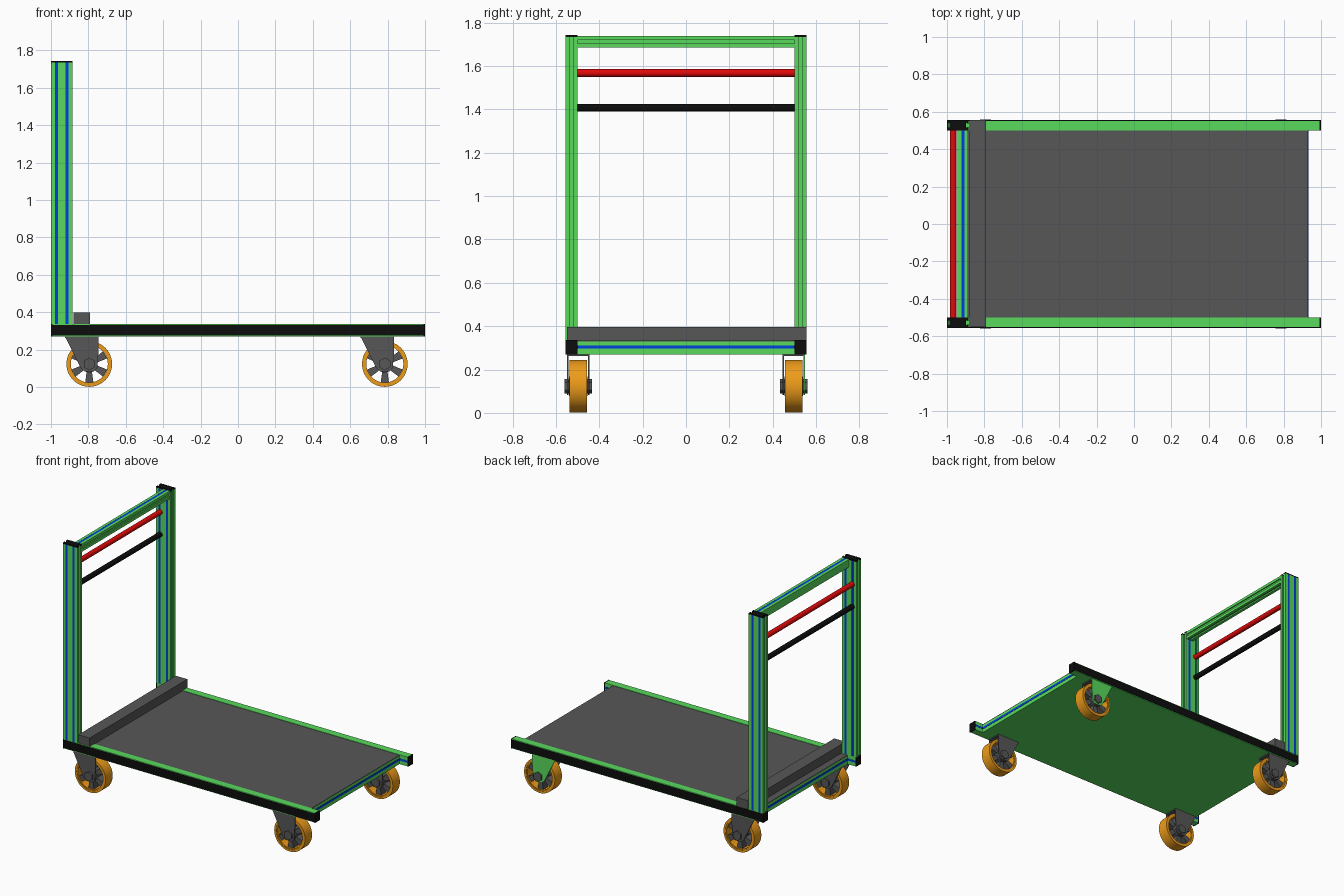
import bpy, bmesh
from math import sin, cos, pi
from mathutils import Vector

if "Cube" in bpy.data.objects:
    bpy.data.objects.remove(bpy.data.objects["Cube"])


def material(name, rgb):
    m = bpy.data.materials.new(name)
    m.diffuse_color = (*rgb, 1)
    m.use_nodes = True
    m.node_tree.nodes["Principled BSDF"].inputs["Base Color"].default_value = m.diffuse_color
    return m


GREEN = material("green", (0.1, 0.7, 0.11))
BLUE = material("blue", (0.0, 0.05, 0.75))
BLACK = material("black", (0.004, 0.004, 0.004))
DARK = material("dark_grey", (0.095, 0.095, 0.095))
ORANGE = material("orange", (0.85, 0.33, 0.01))
RED = material("red", (0.75, 0.003, 0.003))


def finish(name, bm, mat, smooth=False):
    bmesh.ops.recalc_face_normals(bm, faces=bm.faces)
    me = bpy.data.meshes.new(name)
    bm.to_mesh(me)
    bm.free()
    ob = bpy.data.objects.new(name, me)
    bpy.context.collection.objects.link(ob)
    me.materials.append(mat)
    if smooth:
        bpy.ops.object.select_all(action='DESELECT')
        ob.select_set(True)
        bpy.context.view_layer.objects.active = ob
        bpy.ops.object.shade_smooth_by_angle()
    return ob


def prism(name, outline, axis, a, b, mat, smooth=False):
    """Extrude a 2D outline along an axis from a to b."""
    place = {'x': lambda u, v, t: (t, u, v),
             'y': lambda u, v, t: (u, t, v),
             'z': lambda u, v, t: (u, v, t)}[axis]
    bm = bmesh.new()
    face = bm.faces.new([bm.verts.new(place(u, v, a)) for u, v in outline])
    ext = bmesh.ops.extrude_face_region(bm, geom=[face])
    verts = [e for e in ext['geom'] if isinstance(e, bmesh.types.BMVert)]
    bmesh.ops.translate(bm, verts=verts, vec=Vector(place(0, 0, b - a)))
    if len(bm.faces) == len(outline) + 1:
        bm.faces.new([v for v in face.verts])
    return finish(name, bm, mat, smooth)


def box(name, x0, x1, y0, y1, z0, z1, mat):
    return prism(name, [(x0, y0), (x1, y0), (x1, y1), (x0, y1)], 'z', z0, z1, mat)


def circle(cu, cv, r, n, start=0.0):
    return [(cu + r * cos(start + 2 * pi * i / n), cv + r * sin(start + 2 * pi * i / n))
            for i in range(n)]


def slotted(u0, u1, v0, v1, slots):
    """Rectangle with T-slots; slots = fractions along bottom, right, top, left."""
    c = [Vector(p) for p in ((u0, v0), (u1, v0), (u1, v1), (u0, v1))]
    pts = []
    for i in range(4):
        p, q = c[i], c[(i + 1) % 4]
        d = (q - p).normalized()
        n = Vector((-d.y, d.x))
        pts.append(p)
        for f in slots[i]:
            m = p + (q - p) * f
            for s, k in ((-.008, 0), (-.008, .005), (-.012, .005), (-.012, .013),
                         (.012, .013), (.012, .005), (.008, .005), (.008, 0)):
                pts.append(m + d * s + n * k)
    return [(p.x, p.y) for p in pts]


def tube(name, rin, rout, cx, cz, y0, y1, mat, n=48):
    """Ring about the y axis."""
    bm = bmesh.new()
    rings = [[bm.verts.new((u, y, v)) for u, v in circle(cx, cz, r, n)]
             for r, y in ((rin, y0), (rout, y0), (rout, y1), (rin, y1))]
    for k in range(4):
        a, b = rings[k], rings[(k + 1) % 4]
        for i in range(n):
            j = (i + 1) % n
            bm.faces.new((a[i], a[j], b[j], b[i]))
    return finish(name, bm, mat, True)


Y0, Y1 = 0.50, 0.555
Z0, Z1 = 0.27, 0.337

# Deck: grey top board, green underside and striped cross rails
box("deck_board", -.93, .93, -Y0, Y0, .329, .334, DARK)
box("deck_base", -.88, .88, -Y0, Y0, Z0, .329, GREEN)
for s, side in ((1, "front"), (-1, "rear")):
    x0, x1 = sorted((s * .88, s * .93))
    prism(side + "_cross_rail", [(x0, Z0), (x1, Z0), (x1, .329), (x0, .329)], 'y', -Y0, Y0, GREEN)
    x0, x1 = sorted((s * .925, s * .932))
    box(side + "_cross_stripe", x0, x1, -Y0, Y0, .296, .311, BLUE)

for s, side in ((-1, "near"), (1, "far")):
    # Side rail with black outer cover, end caps and inner stripe
    a, b = sorted((s * Y0, s * (Y1 - .003)))
    box(side + "_side_rail", -.992, .992, a, b, Z0, Z1, GREEN)
    a, b = sorted((s * (Y1 - .003), s * Y1))
    box(side + "_rail_cover", -.992, .992, a, b, Z0 + .005, Z1 - .005, BLACK)
    a, b = sorted((s * Y0, s * Y1))
    for e, end in ((1, "front"), (-1, "rear")):
        x0, x1 = sorted((e * .992, e))
        box(f"{side}_rail_cap_{end}", x0, x1, a, b, Z0, Z1, BLACK)
        x0, x1 = sorted((e * .932, e * .992))
        ya, yb = sorted((s * (Y0 - .001), s * (Y0 + .004)))
        box(f"{side}_rail_stripe_{end}", x0, x1, ya, yb, .296, .311, BLUE)

    # Handle post: double slotted profile with cap and blue cover strips
    prof = slotted(-1, -.885, a, b, [(.25, .75), (.5,), (.25, .75), (.5,)])
    prism(side + "_post", prof, 'z', Z1, 1.735, GREEN)
    cap = slotted(-1, -.885, a, b, [(), (.5,), (), (.5,)])
    prism(side + "_post_cap", cap, 'z', 1.735, 1.743, BLACK)
    for i, x in enumerate((-.97125, -.91375)):
        box(f"{side}_post_stripe_low_{i}", x - .008, x + .008, a + .0005, a + .006, Z1, 1.735, BLUE)
        box(f"{side}_post_stripe_high_{i}", x - .008, x + .008, b - .006, b - .0005, Z1, 1.735, BLUE)

# Top bar and two round bars of the handle
prism("top_bar", slotted(-.943, -.888, 1.685, 1.74, [(.5,), (.5,), (.5,), ()]), 'y', -Y0, Y0, GREEN)
box("top_bar_stripe", -.9235, -.9075, -Y0, Y0, 1.734, 1.7395, BLUE)
prism("red_bar", circle(-.967, 1.568, .018, 32), 'y', -Y0, Y0, RED, True)
prism("black_bar", circle(-.967, 1.408, .018, 32), 'y', -Y0, Y0, BLACK, True)

# Load stop across the deck
box("load_stop", -.88, -.79, -.55, .555, .334, .397, DARK)

# Casters
for cx, end in ((-.795, "rear"), (.785, "front")):
    for s, side in ((-1, "near"), (1, "far")):
        n = f"{end}_{side}_"
        cy, cz = s * .497, .123
        tube(n + "tyre", .107, .122, cx, cz, cy - .04, cy + .04, ORANGE)
        tube(n + "rim", .099, .108, cx, cz, cy - .037, cy + .037, ORANGE)
        prism(n + "hub", circle(cx, cz, .045, 32), 'y', cy - .042, cy + .042, DARK, True)
        for k in range(6):
            t = k * pi / 3 + pi / 6
            spoke = [(cx + r * cos(t + d), cz + r * sin(t + d))
                     for r, d in ((.04, -.35), (.1, -.22), (.1, .22), (.04, .35))]
            prism(f"{n}spoke_{k}", spoke, 'y', cy - .028, cy + .028, DARK)
        # Fork: two tapered plates under a mounting plate
        plate = [(cx - .13, Z0), (cx + .05, Z0), (cx + .05, .2), (cx + .042, .1),
                 (cx + .025, .083), (cx - .025, .083), (cx - .045, .1)]
        for q, part in ((-1, "inner"), (1, "outer")):
            y = cy + s * q * .048
            green = end == "front" and side == "far" and q == 1
            prism(f"{n}fork_{part}", plate, 'y', y - .003, y + .003, GREEN if green else DARK)
        box(n + "mount_plate", cx - .13, cx + .05, cy - .048, cy + .048, .262, Z0 + .001, DARK)
        prism(n + "axle_bolt", circle(cx, cz, .034, 6, pi / 6), 'y', cy - .063, cy + .063, DARK)
